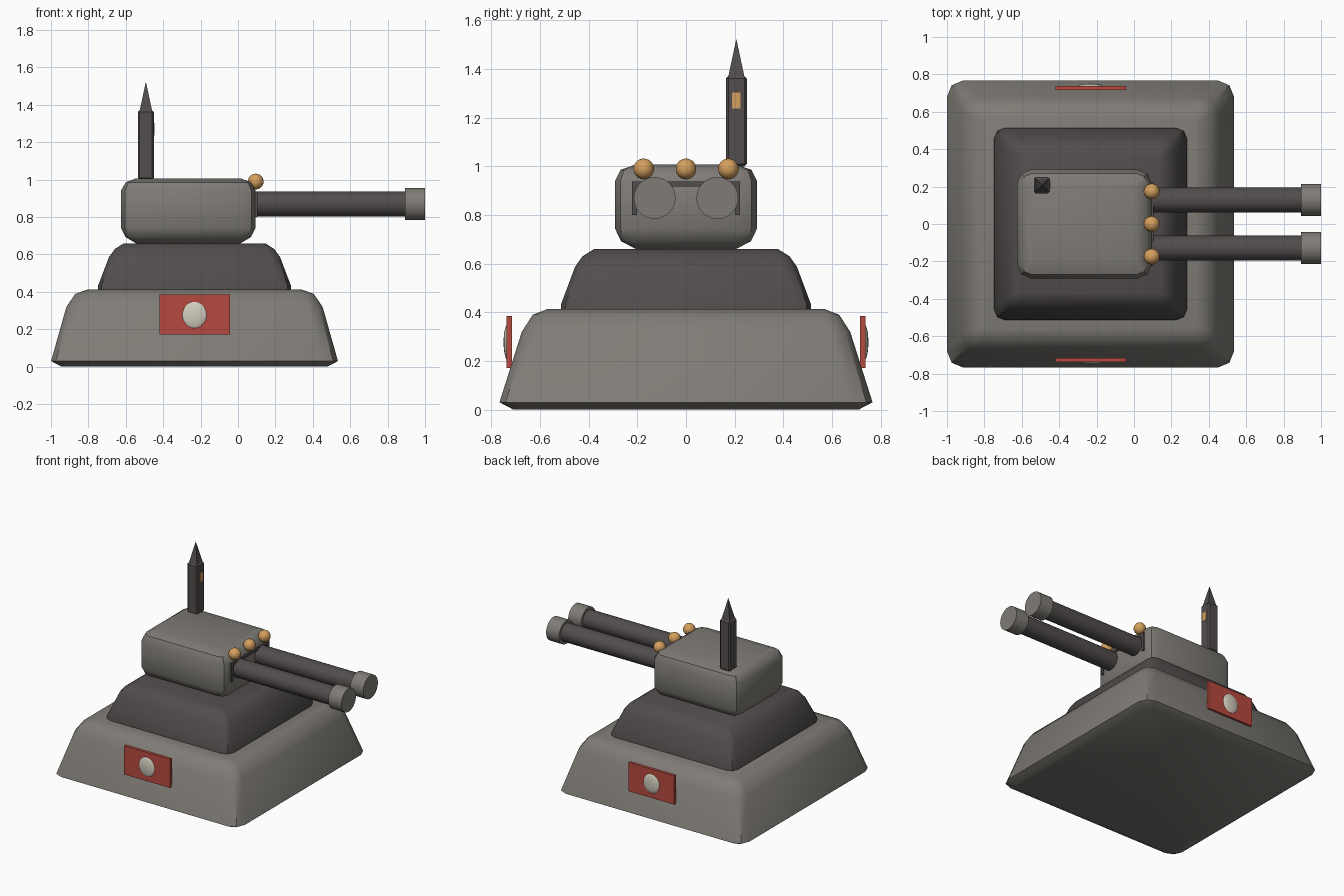
import bpy, bmesh, math
from mathutils import Matrix, Vector

if "Cube" in bpy.data.objects:
    bpy.data.objects.remove(bpy.data.objects["Cube"])


def material(name, rgb):
    m = bpy.data.materials.new(name)
    m.diffuse_color = (*rgb, 1)
    m.use_nodes = True
    m.node_tree.nodes["Principled BSDF"].inputs["Base Color"].default_value = m.diffuse_color
    return m


GREY = material("warm_grey", (0.215, 0.203, 0.183))
DARK = material("dark_grey", (0.083, 0.074, 0.072))
RED = material("red", (0.47, 0.068, 0.05))
AMBER = material("amber", (0.66, 0.35, 0.11))
CREAM = material("cream", (0.65, 0.61, 0.52))


def finish(bm, name, mat, angle=40):
    bmesh.ops.recalc_face_normals(bm, faces=bm.faces)
    mesh = bpy.data.meshes.new(name)
    bm.to_mesh(mesh)
    bm.free()
    mesh.materials.append(mat)
    ob = bpy.data.objects.new(name, mesh)
    bpy.context.collection.objects.link(ob)
    if angle:
        bpy.ops.object.select_all(action='DESELECT')
        ob.select_set(True)
        bpy.context.view_layer.objects.active = ob
        bpy.ops.object.shade_smooth_by_angle(angle=math.radians(angle))
    return ob


def block(name, cx, levels, mat, segments=2):
    """Stack of rounded rectangles: each level is (z, half_x, half_y, corner radius)."""
    bm = bmesh.new()
    rings = []
    for z, hx, hy, r in levels:
        ring = []
        for q, (sx, sy) in enumerate(((1, 1), (-1, 1), (-1, -1), (1, -1))):
            for i in range(segments + 1):
                a = math.pi / 2 * (q + i / segments)
                ring.append(bm.verts.new((cx + sx * (hx - r) + r * math.cos(a),
                                          sy * (hy - r) + r * math.sin(a), z)))
        rings.append(ring)
    n = len(rings[0])
    for low, high in zip(rings, rings[1:]):
        for i in range(n):
            j = (i + 1) % n
            bm.faces.new((low[i], low[j], high[j], high[i]))
    bm.faces.new(rings[0][::-1])
    bm.faces.new(rings[-1])
    return finish(bm, name, mat)


def box(name, lo, hi, mat, bevel=0):
    lo, hi = Vector(lo), Vector(hi)
    bm = bmesh.new()
    bmesh.ops.create_cube(bm, size=1, matrix=Matrix.Translation((lo + hi) / 2)
                          @ Matrix.Diagonal((*(hi - lo), 1)))
    if bevel:
        bmesh.ops.bevel(bm, geom=bm.edges[:], offset=bevel, segments=1, affect='EDGES')
    return finish(bm, name, mat, 0)


def tube(name, x0, x1, y, z, r, mat):
    bm = bmesh.new()
    bmesh.ops.create_cone(bm, cap_ends=True, segments=32, radius1=r, radius2=r, depth=x1 - x0,
                          matrix=Matrix.Translation(((x0 + x1) / 2, y, z))
                          @ Matrix.Rotation(math.pi / 2, 4, 'Y'))
    return finish(bm, name, mat)


def ball(name, centre, radii, mat):
    bm = bmesh.new()
    bmesh.ops.create_uvsphere(bm, u_segments=24, v_segments=14, radius=1,
                              matrix=Matrix.Translation(centre) @ Matrix.Diagonal((*radii, 1)))
    return finish(bm, name, mat, 60)


# Stepped plinth
CX = -0.2325
block("base", CX, [(0, 0.71, 0.71, 0.04), (0.03, 0.767, 0.767, 0.085),
                   (0.32, 0.685, 0.675, 0.08), (0.39, 0.637, 0.63, 0.06),
                   (0.413, 0.57, 0.57, 0.02)], GREY)
block("middle_tier", CX, [(0.40, 0.517, 0.515, 0.06), (0.435, 0.515, 0.513, 0.06),
                          (0.587, 0.457, 0.456, 0.055), (0.63, 0.425, 0.426, 0.04),
                          (0.66, 0.378, 0.378, 0.01)], DARK)

# Gun housing
block("turret", -0.266, [(0.66, 0.28, 0.205, 0.005), (0.692, 0.334, 0.267, 0.05),
                         (0.742, 0.36, 0.291, 0.075), (0.942, 0.36, 0.291, 0.075),
                         (0.986, 0.334, 0.269, 0.05), (1.007, 0.28, 0.208, 0.005)], GREY)

# Dark frame around the gun ports
box("frame_top", (0.06, -0.222, 0.917), (0.104, 0.222, 0.938), DARK)
for side, s in (("right", -1), ("left", 1)):
    ys = sorted((s * 0.202, s * 0.222))
    box("frame_" + side, (0.06, ys[0], 0.80), (0.104, ys[1], 0.938), DARK)
    # Twin barrels with muzzles
    tube("barrel_" + side, 0.04, 0.91, s * 0.129, 0.87, 0.067, DARK)
    tube("muzzle_" + side, 0.893, 1.0, s * 0.129, 0.87, 0.086, GREY)
    # Side flag with domed disc
    ys = sorted((s * 0.716, s * 0.738))
    box("flag_" + side, (-0.42, ys[0], 0.171), (-0.043, ys[1], 0.385), RED)
    ball("flag_disc_" + side, (CX, s * 0.733, 0.277), (0.068, 0.017, 0.074), CREAM)

# Lamps along the front roof edge
for i in (-1, 0, 1):
    ball(f"lamp_{i + 2}", (0.095, i * 0.174, 0.99), (0.042, 0.042, 0.042), AMBER)

# Watch mast with lit window and pointed roof
MX, MY = -0.4925, 0.207
box("mast", (MX - 0.043, MY - 0.043, 1.0), (MX + 0.043, MY + 0.043, 1.372), DARK, 0.01)
box("mast_window", (MX + 0.038, MY - 0.018, 1.237), (MX + 0.047, MY + 0.018, 1.303), AMBER)
bm = bmesh.new()
bmesh.ops.create_cone(bm, cap_ends=True, segments=4, radius1=0.033 * math.sqrt(2), radius2=0,
                      depth=0.154, matrix=Matrix.Translation((MX, MY, 1.447))
                      @ Matrix.Rotation(math.pi / 4, 4, 'Z'))
finish(bm, "mast_spire", DARK, 0)
